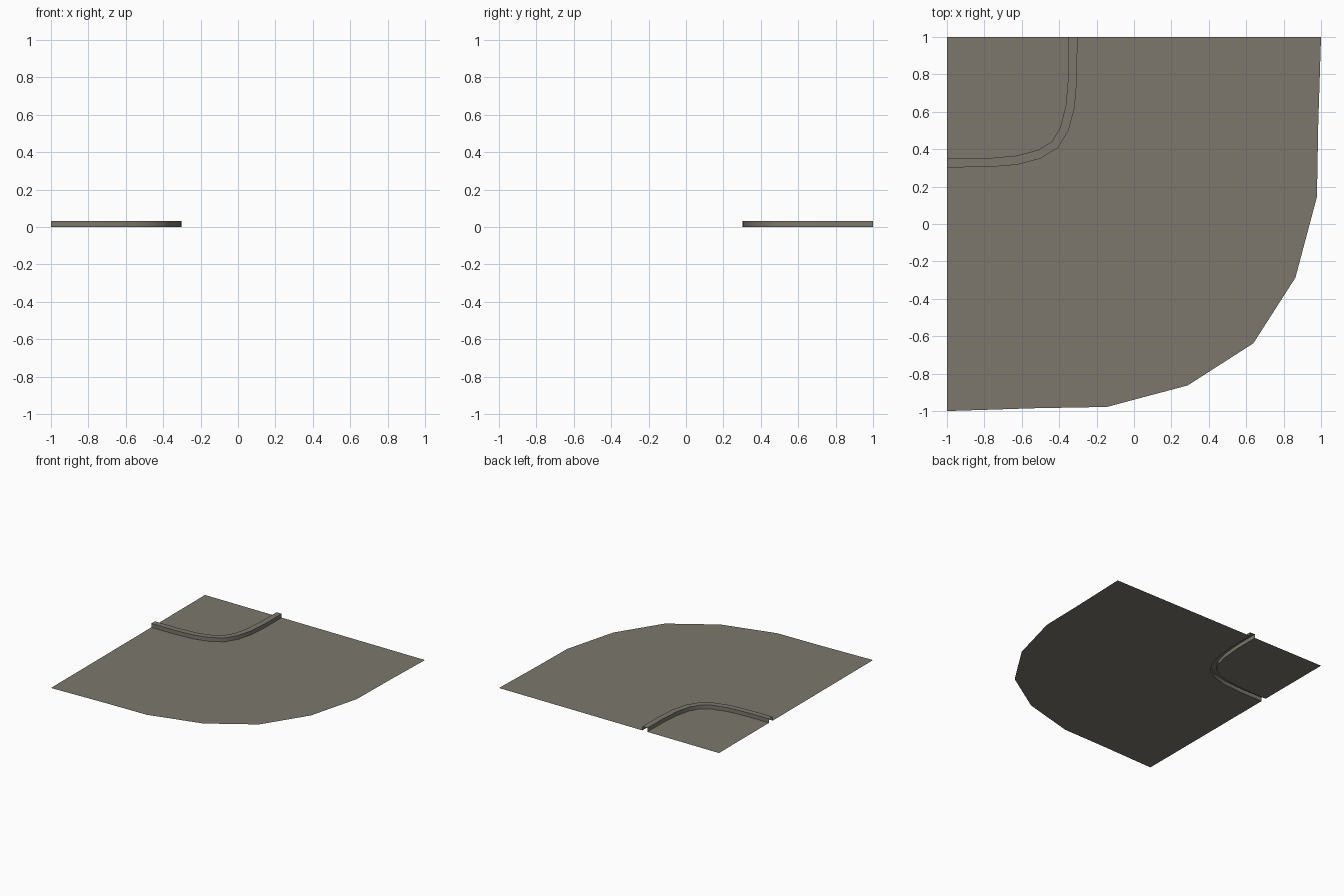
import bpy, bmesh

if "Cube" in bpy.data.objects:
    bpy.data.objects.remove(bpy.data.objects["Cube"])

STONE = bpy.data.materials.new("warm grey stone")
STONE.diffuse_color = (0.2, 0.187, 0.152, 1)
STONE.use_nodes = True
STONE.node_tree.nodes["Principled BSDF"].inputs["Base Color"].default_value = STONE.diffuse_color
KERB_HEIGHT = 0.032


def mirrored(half):
    """Complete a path by reflecting it across the tile diagonal y = -x."""
    return half + [(-y, -x) for x, y in reversed(half[:-1])]


# Plan curves, from the left edge round to the back edge
border = mirrored([(-1, -1), (-0.53, -0.985), (-0.145, -0.978),
                   (0.287, -0.863), (0.638, -0.638)])
kerb_outer = mirrored([(-1, 0.303), (-0.785, 0.304), (-0.623, 0.317),
                       (-0.5, 0.35), (-0.407, 0.407)])
kerb_inner = mirrored([(-1, 0.35), (-0.79, 0.351), (-0.632, 0.365),
                       (-0.515, 0.395), (-0.44, 0.44)])


def loft(name, rows, smooth=False):
    """Skin quads between successive (path, height) rows."""
    bm = bmesh.new()
    rings = [[bm.verts.new((x, y, z)) for x, y in path] for path, z in rows]
    for a, b in zip(rings, rings[1:]):
        for i in range(len(a) - 1):
            bm.faces.new((a[i], a[i + 1], b[i + 1], b[i]))
    bmesh.ops.remove_doubles(bm, verts=bm.verts, dist=1e-5)
    mesh = bpy.data.meshes.new(name)
    bm.to_mesh(mesh)
    bm.free()
    mesh.materials.append(STONE)
    ob = bpy.data.objects.new(name, mesh)
    bpy.context.collection.objects.link(ob)
    if smooth:
        bpy.context.view_layer.objects.active = ob
        ob.select_set(True)
        bpy.ops.object.shade_smooth_by_angle(angle=0.7)
        ob.select_set(False)
    return ob


# Wide flat paving between the tile border and the kerb
loft("outer_paving", [(border, 0), (kerb_outer, 0)])

# Raised kerb: outer wall, top and inner wall, hollow below with open ends
loft("kerb", [(kerb_outer, 0), (kerb_outer, KERB_HEIGHT),
              (kerb_inner, KERB_HEIGHT), (kerb_inner, 0)], smooth=True)

# Corner paving inside the kerb, fanned to the tile corner
corner = [(-1, 1)] * len(kerb_inner)
loft("corner_paving", [(kerb_inner, 0), (corner, 0)])
